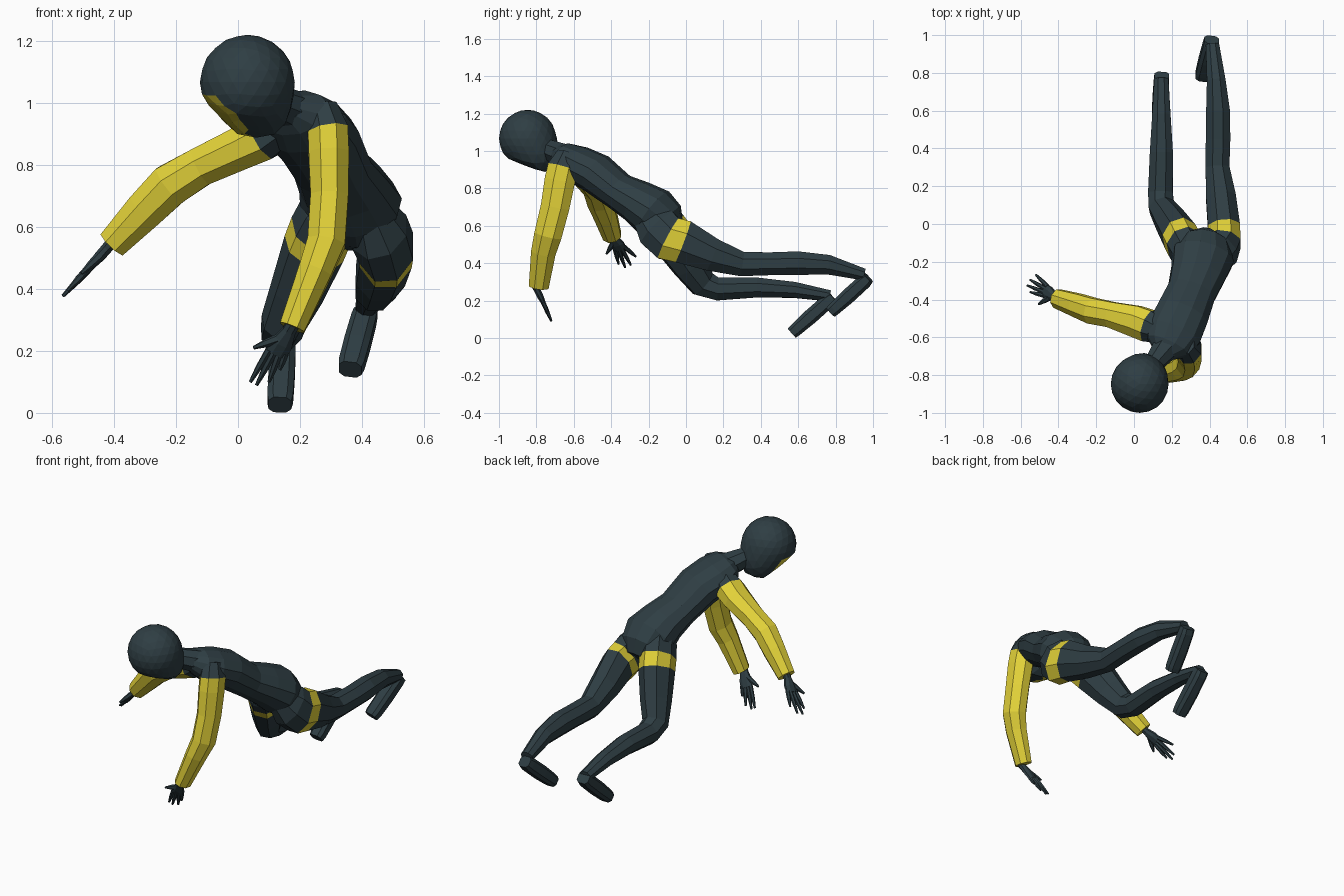
import bpy, bmesh, math
from mathutils import Vector as V


def material(name, rgb):
    m = bpy.data.materials.new(name)
    m.diffuse_color = (*rgb, 1)
    return m


DARK = material("dark slate", (0.028, 0.048, 0.057))
YELLOW = material("yellow", (0.76, 0.64, 0.04))


def finish(bm, name):
    bmesh.ops.recalc_face_normals(bm, faces=bm.faces)
    me = bpy.data.meshes.new(name)
    bm.to_mesh(me)
    bm.free()
    me.materials.append(DARK)
    me.materials.append(YELLOW)
    ob = bpy.data.objects.new(name, me)
    bpy.context.collection.objects.link(ob)
    return ob


def tube(name, rings, side, side_end=None, n=8, yellow=(), power=1.0):
    """Loft ellipses (x, y, z, half width, half depth); listed segments are yellow.
    A power below 1 makes the section boxier."""
    bm = bmesh.new()
    pts = [V(r[:3]) for r in rings]
    s0, s1 = V(side), V(side_end or side)
    last, loops = len(rings) - 1, []
    grow = 0.985 / math.cos(math.pi / n) ** power
    for i, r in enumerate(rings):
        t = (pts[min(i + 1, last)] - pts[max(i - 1, 0)]).normalized()
        s = s0.lerp(s1, i / last)
        a = (s - t * s.dot(t)).normalized()
        b = t.cross(a)
        loop = []
        for k in range(n):
            w = 2 * math.pi * (k + 0.5) / n
            u, v = (math.copysign(abs(q) ** power, q) for q in (math.cos(w), math.sin(w)))
            loop.append(bm.verts.new(pts[i] + (a * u * r[3] + b * v * r[4]) * grow))
        loops.append(loop)
    for i in range(last):
        for k in range(n):
            j = (k + 1) % n
            f = bm.faces.new((loops[i][k], loops[i][j], loops[i + 1][j], loops[i + 1][k]))
            f.material_index = int(i in yellow)
    bm.faces.new(loops[0])
    f = bm.faces.new(loops[-1])
    f.material_index = int(last - 1 in yellow)
    return finish(bm, name)


def hand(name, wrist, knuckle, side, tips, thumb):
    w, k, s = V(wrist), V(knuckle), V(side).normalized()
    m = w.lerp(k, 0.55)
    start = w - (k - w) * 0.3
    tube(name + "_palm", [(*start, .022, .02), (*w, .022, .018), (*m, .036, .017), (*k, .036, .012)], s)
    for i, tip in enumerate(tips):
        base, tip = k + s * (-.027 + .018 * i) - (k - w) * 0.1, V(tip)
        tube(f"{name}_finger_{i + 1}", [(*base, .011, .011), (*base.lerp(tip, .55), .0095, .0095),
                                        (*tip, .005, .005)], s, n=6)
    b, tip = w.lerp(k, .4) - s * .018, V(thumb)
    tube(name + "_thumb", [(*b, .015, .014), (*b.lerp(tip, .5), .012, .011), (*tip, .005, .005)], s, n=6)


# Head: faceted ball drawn out to a chin, flattened face with yellow mask
bm = bmesh.new()
bmesh.ops.create_icosphere(bm, subdivisions=3, radius=0.153)
chin = V((.23, .51, -.83)).normalized()
face = V((-.65, -.17, -.75)).normalized()
under = V((0, -.33, -.94)).normalized()
for v in bm.verts:
    d = v.co.normalized().dot(chin)
    if d > 0:
        v.co *= 1 + 0.40 * d ** 4
    for axis, limit, strength in ((face, .128, .75), (under, .135, .8)):
        over = v.co.dot(axis) - limit
        if over > 0:
            v.co -= axis * over * strength
    v.co += V((.03, -.847, 1.067))
bm.normal_update()
for f in bm.faces:
    f.material_index = int(f.normal.dot(face) > 0.8)
finish(bm, "head")

# Neck and torso
tube("neck", [(.05, -.80, 1.03, .055, .055), (.11, -.73, 1.005, .052, .055),
              (.18, -.64, .97, .075, .065)], (.87, -.45, .12))
tube("torso", [(.155, -.69, .985, .055, .048), (.18, -.648, .968, .12, .078),
               (.21, -.58, .93, .148, .10), (.255, -.48, .88, .142, .108),
               (.305, -.36, .785, .130, .098), (.34, -.26, .73, .147, .114),
               (.365, -.175, .675, .165, .133), (.372, -.115, .62, .135, .12),
               (.375, -.07, .57, .07, .07)],
     (.87, -.45, .12), (.95, .05, -.3), n=12)

# Arms: dark shoulder cap, then yellow sleeve
tube("right_arm", [(.27, -.635, .985, .05, .055), (.29, -.66, .91, .066, .082),
                   (.293, -.675, .84, .066, .083), (.295, -.70, .70, .062, .078),
                   (.285, -.738, .55, .062, .075), (.25, -.762, .46, .055, .067),
                   (.175, -.787, .275, .042, .054)], (1, 0, 0), yellow=range(1, 6))
tube("left_arm", [(.15, -.57, .935, .065, .06), (.08, -.54, .89, .086, .076),
                  (.01, -.515, .855, .084, .07), (-.12, -.48, .795, .068, .064),
                  (-.22, -.46, .735, .069, .07), (-.30, -.43, .655, .062, .064),
                  (-.405, -.395, .545, .05, .05)], (0, 1, 0), yellow=range(1, 6))

# Hands
hand("right_hand", (.165, -.80, .265), (.122, -.763, .19), (.85, .1, -.2),
     [(.04, -.725, .10), (.06, -.72, .09), (.10, -.722, .10), (.135, -.74, .14)], (.05, -.775, .21))
hand("left_hand", (-.42, -.385, .535), (-.472, -.352, .475), (.3, .9, .25),
     [(-.55, -.36, .395), (-.565, -.325, .377), (-.55, -.295, .39), (-.52, -.268, .435)], (-.505, -.425, .45))

# Legs with a yellow thigh band
tube("right_leg", [(.42, -.22, .665, .06, .075), (.455, -.15, .585, .093, .12),
                   (.478, -.092, .532, .089, .122), (.476, -.017, .515, .086, .118),
                   (.46, .14, .445, .08, .09), (.442, .30, .395, .064, .066),
                   (.445, .45, .397, .066, .062), (.445, .60, .40, .064, .064),
                   (.435, .76, .392, .05, .053), (.415, .95, .34, .036, .032)],
     (1, 0, 0), yellow=[2])
tube("left_leg", [(.325, -.22, .71, .055, .07), (.295, -.165, .65, .088, .115),
                  (.268, -.11, .587, .095, .116), (.245, -.067, .53, .094, .114),
                  (.19, .02, .39, .082, .092), (.146, .09, .29, .069, .074),
                  (.14, .17, .262, .066, .062), (.145, .38, .27, .062, .054),
                  (.145, .58, .257, .049, .043), (.145, .77, .225, .038, .03)],
     (1, .2, 0), yellow=[2])

# Feet hanging from the ankles
for name, heel, toe in (("right_foot", (.412, .975, .322), (.362, .775, .14)),
                        ("left_foot", (.147, .785, .22), (.135, .566, .026))):
    h, t = V(heel), V(toe)
    tube(name, [(*h, .039, .032), (*h.lerp(t, .12), .041, .04), (*h.lerp(t, .55), .043, .041),
                (*h.lerp(t, .9), .042, .036), (*t, .037, .033)], (1, 0, 0), power=.65)
